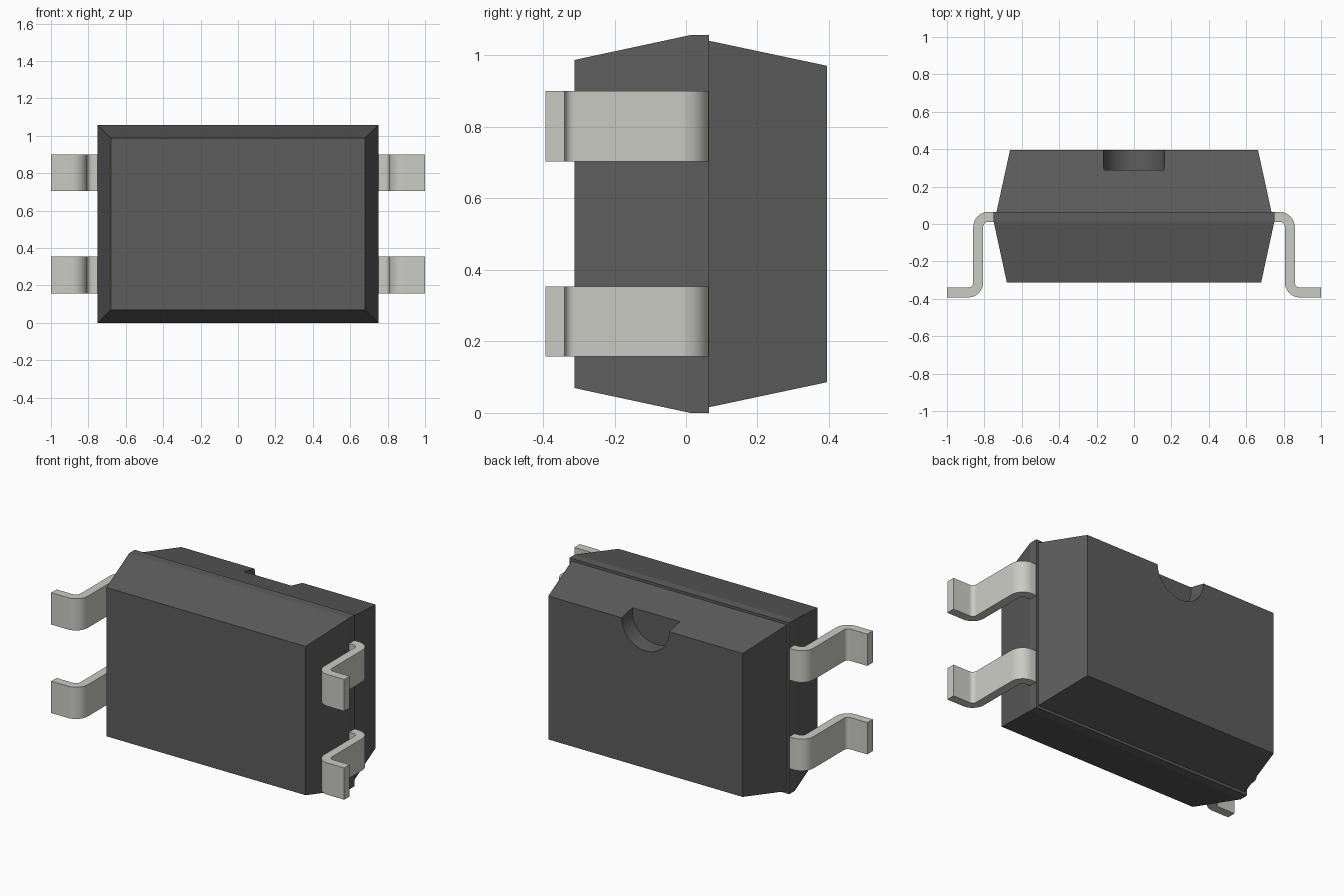
import bpy, bmesh, math
from mathutils import Matrix

if "Cube" in bpy.data.objects:
    bpy.data.objects.remove(bpy.data.objects["Cube"])

MID_Z = 0.5285


def material(name, rgb):
    m = bpy.data.materials.new(name)
    m.diffuse_color = (*rgb, 1)
    m.use_nodes = True
    m.node_tree.nodes["Principled BSDF"].inputs["Base Color"].default_value = m.diffuse_color
    return m


def finish(name, bm, mat, smooth=True):
    bmesh.ops.recalc_face_normals(bm, faces=bm.faces)
    mesh = bpy.data.meshes.new(name)
    bm.to_mesh(mesh)
    bm.free()
    ob = bpy.data.objects.new(name, mesh)
    bpy.context.collection.objects.link(ob)
    if mat:
        mesh.materials.append(mat)
    bpy.ops.object.select_all(action='DESELECT')
    bpy.context.view_layer.objects.active = ob
    ob.select_set(True)
    if smooth:
        bpy.ops.object.shade_smooth_by_angle(angle=math.radians(25))
    return ob


plastic = material("dark_plastic", (0.11, 0.11, 0.11))
metal = material("lead_metal", (0.6, 0.6, 0.56))

# Package body: rectangles lofted along y (y, half width, half height)
stations = [(-0.312, 0.68, 0.459), (0.012, 0.75, 0.5285), (0.065, 0.75, 0.5285),
            (0.065, 0.735, 0.5125), (0.395, 0.663, 0.4425)]
bm = bmesh.new()
rings = [[bm.verts.new((sx * w, y, MID_Z + sz * h))
          for sx, sz in ((-1, -1), (1, -1), (1, 1), (-1, 1))]
         for y, w, h in stations]
for a, b in zip(rings, rings[1:]):
    for i in range(4):
        j = (i + 1) % 4
        bm.faces.new((a[i], a[j], b[j], b[i]))
bm.faces.new(rings[0])
bm.faces.new(rings[-1])
body = finish("package_body", bm, plastic, smooth=False)

# Orientation notch: round pocket cut into the upper edge of the back face
bm = bmesh.new()
bmesh.ops.create_cone(bm, cap_ends=True, segments=48, radius1=0.163, radius2=0.163, depth=0.3,
                      matrix=Matrix.Translation((0, 0.44, MID_Z + 0.4435))
                      @ Matrix.Rotation(math.pi / 2, 4, 'X'))
cutter = finish("notch_cutter", bm, plastic, smooth=False)
cutter.hide_render = True
cut = body.modifiers.new("notch", 'BOOLEAN')
cut.operation, cut.solver, cut.object = 'DIFFERENCE', 'EXACT', cutter
bpy.ops.object.select_all(action='DESELECT')
bpy.context.view_layer.objects.active = body
body.select_set(True)
bpy.ops.object.modifier_apply(modifier=cut.name)
bpy.data.objects.remove(cutter)
bpy.ops.object.shade_smooth_by_angle(angle=math.radians(10))


# Gull-wing leads: bent strip profile in xy, extruded along z
def arc(cx, cy, r, start, end, n=8):
    return [(cx + r * math.cos(math.radians(start + (end - start) * i / n)),
             cy + r * math.sin(math.radians(start + (end - start) * i / n)))
            for i in range(n + 1)]


R_IN, R_OUT = 0.027, 0.08
X_MID, Y_TOP, Y_FOOT = 0.833, 0.0645, -0.3925
R_MID = (R_IN + R_OUT) / 2
upper = (X_MID - R_MID, Y_TOP - R_OUT)
lower = (X_MID + R_MID, Y_FOOT + R_OUT)
T = R_OUT - R_IN
profile = ([(0.745, Y_TOP)] + arc(*upper, R_OUT, 90, 0) + arc(*lower, R_IN, 180, 270)
           + [(1.0, Y_FOOT + T), (1.0, Y_FOOT)]
           + arc(*lower, R_OUT, 270, 180) + arc(*upper, R_IN, 0, 90)
           + [(0.745, Y_TOP - T)])


def lead(name, side, z0, z1):
    bm = bmesh.new()
    face = bm.faces.new([bm.verts.new((side * x, y, z0)) for x, y in profile])
    ext = bmesh.ops.extrude_face_region(bm, geom=[face], use_keep_orig=True)
    verts = [g for g in ext["geom"] if isinstance(g, bmesh.types.BMVert)]
    bmesh.ops.translate(bm, verts=verts, vec=(0, 0, z1 - z0))
    return finish(name, bm, metal)


for side, side_name in ((-1, "left"), (1, "right")):
    for level, z in (("lower", 0.158), ("upper", 0.704)):
        lead(f"{side_name}_{level}_lead", side, z, z + 0.196)
